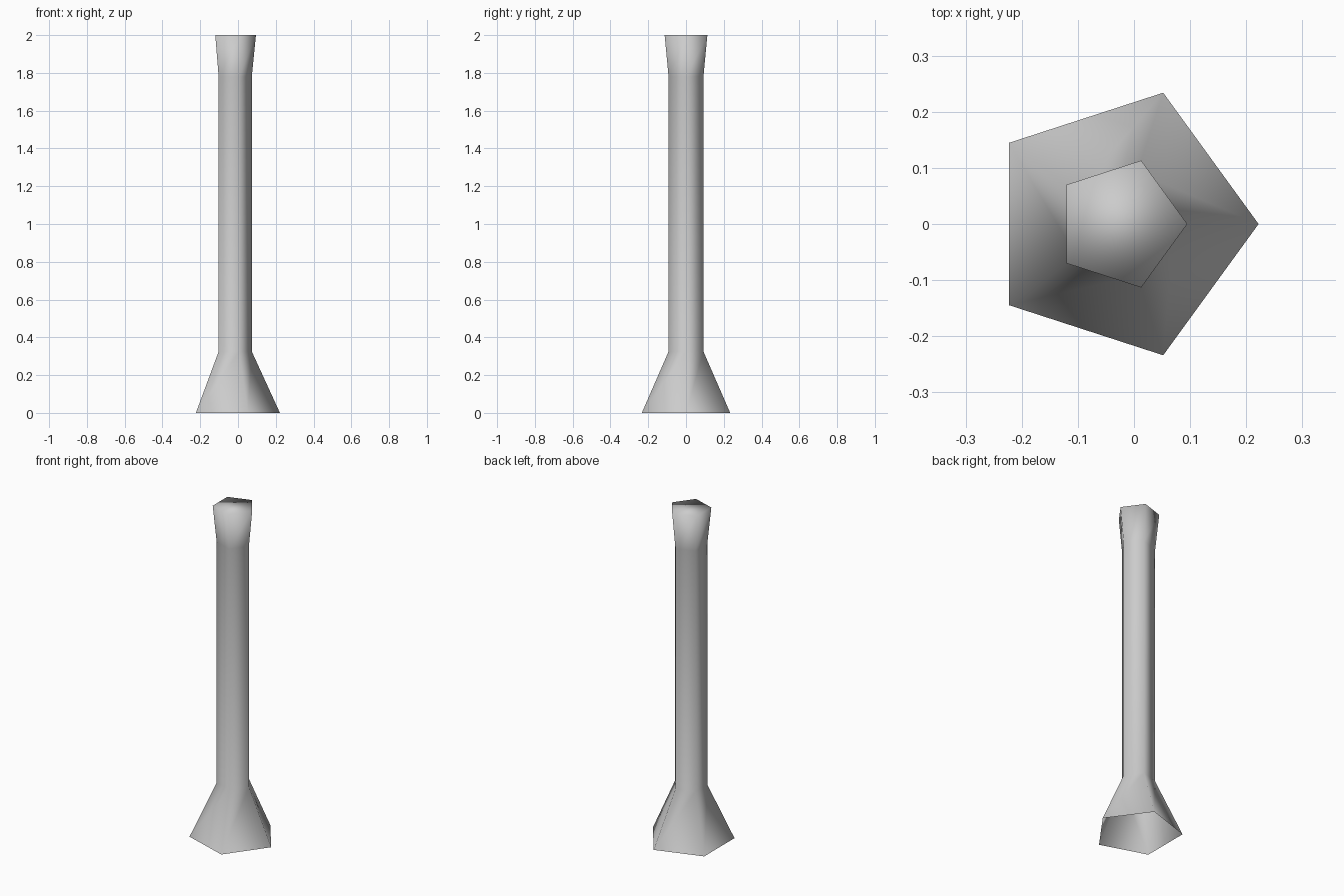
import bpy
import bmesh
from math import cos, sin, tau

cube = bpy.data.objects.get("Cube")
if cube:
    bpy.data.objects.remove(cube, do_unlink=True)

SIDES = 5
CENTRE_X = -0.024

# Plain grey
grey = bpy.data.materials.new("mid_grey")
grey.use_nodes = True
colour = (0.6, 0.6, 0.6, 1)
grey.diffuse_color = colour
grey.node_tree.nodes["Principled BSDF"].inputs["Base Color"].default_value = colour

# Radius and height of each ring: flared foot, straight shaft, widened head
profile = [(0.246, 0), (0.097, 0.325), (0.097, 1.78), (0.119, 2)]

bm = bmesh.new()
rings = []
for radius, z in profile:
    angles = [tau * i / SIDES for i in range(SIDES)]
    rings.append([bm.verts.new((CENTRE_X + radius * cos(a), radius * sin(a), z))
                  for a in angles])

# Side walls, wound to face outwards
for low, high in zip(rings, rings[1:]):
    for i in range(SIDES):
        j = (i + 1) % SIDES
        bm.faces.new((low[i], low[j], high[j], high[i]))

# Top cap shares the wall vertices so the shading rolls over the rim;
# the foot is open underneath
bm.faces.new(rings[-1])
for face in bm.faces:
    face.smooth = True

mesh = bpy.data.meshes.new("pentagonal_column")
bm.to_mesh(mesh)
bm.free()
mesh.materials.append(grey)
column = bpy.data.objects.new("pentagonal_column", mesh)
bpy.context.collection.objects.link(column)
